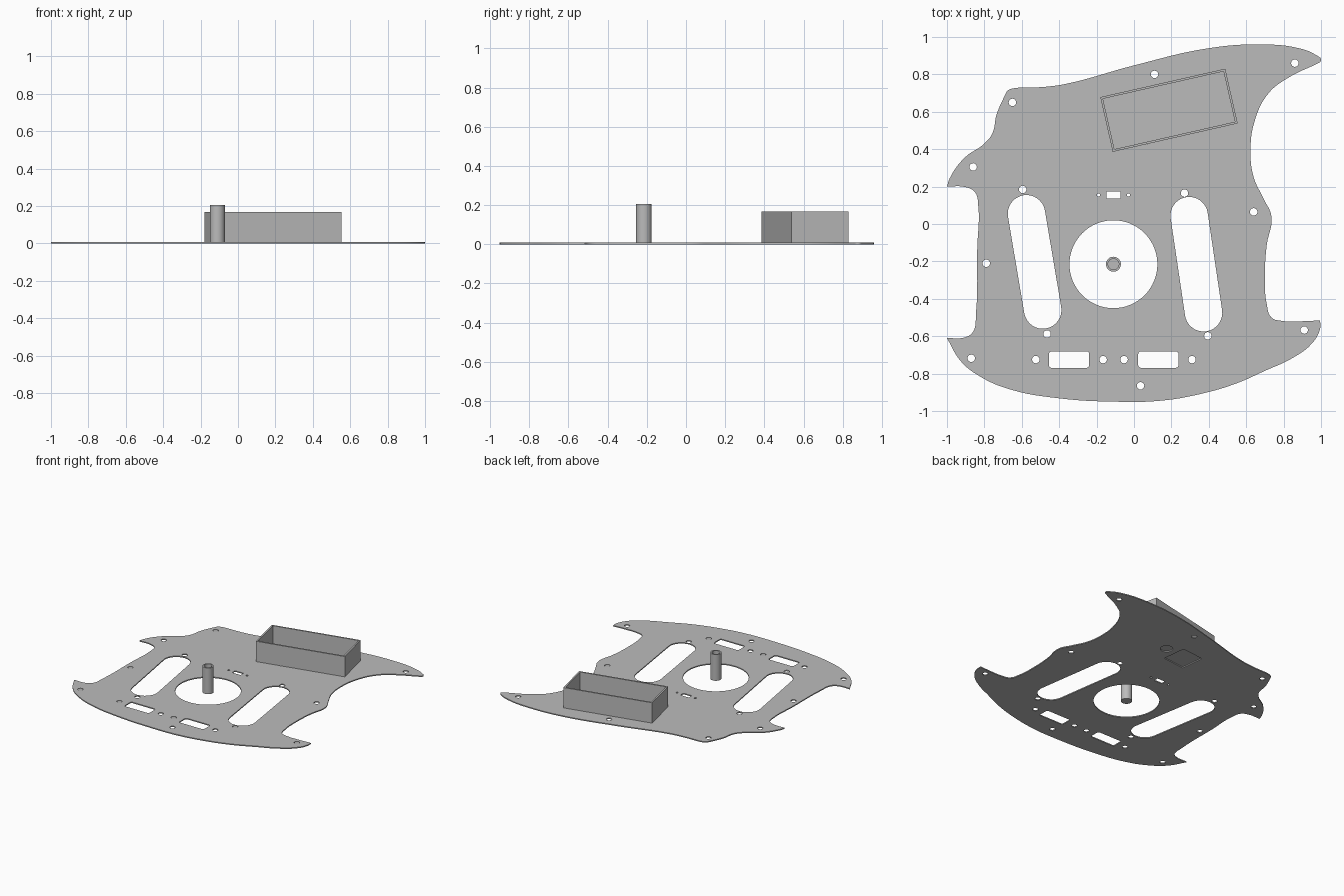
import bpy
import bmesh
import math
from mathutils import Matrix, Vector

cube = bpy.data.objects.get("Cube")
if cube:
    bpy.data.objects.remove(cube, do_unlink=True)

PLATE = 0.008
HUB = Vector((-0.11, -0.215))

grey = bpy.data.materials.new("plain grey")
grey.diffuse_color = (0.5, 0.5, 0.5, 1)
grey.use_nodes = True
shader = next(n for n in grey.node_tree.nodes if n.type == 'BSDF_PRINCIPLED')
shader.inputs["Base Color"].default_value = grey.diffuse_color


def finish(name, bm):
    """Clean a bmesh and turn it into a shaded, coloured object."""
    bmesh.ops.remove_doubles(bm, verts=bm.verts, dist=0.0001)
    bmesh.ops.recalc_face_normals(bm, faces=bm.faces)
    mesh = bpy.data.meshes.new(name)
    bm.to_mesh(mesh)
    bm.free()
    mesh.materials.clear()
    mesh.materials.append(grey)
    obj = bpy.data.objects.new(name, mesh)
    bpy.context.collection.objects.link(obj)
    bpy.ops.object.select_all(action='DESELECT')
    obj.select_set(True)
    bpy.context.view_layer.objects.active = obj
    bpy.ops.object.shade_smooth_by_angle(angle=math.radians(35))
    return obj


def arc(center, radius, start, end, steps):
    angles = [start + (end - start) * i / steps for i in range(steps + 1)]
    return [Vector(center) + radius * Vector((math.cos(a), math.sin(a))) for a in angles]


def circle(center, radius, steps=24):
    return arc(center, radius, 0, math.tau, steps)[:-1]


def slot(top, bottom, radius):
    """Long hole with round ends."""
    axis = Vector(top) - Vector(bottom)
    turn = math.atan2(axis.y, axis.x)
    quarter = math.pi / 2
    return (arc(top, radius, turn - quarter, turn + quarter, 16)
            + arc(bottom, radius, turn + quarter, turn + 3 * quarter, 16))


def rounded_rect(center, width, depth, radius, angle=0):
    """Rectangle with small rounded corners, turned about its centre."""
    points = []
    for i, (sx, sy) in enumerate(((1, 1), (-1, 1), (-1, -1), (1, -1))):
        corner = (sx * (width / 2 - radius), sy * (depth / 2 - radius))
        points += arc(corner, radius, i * math.pi / 2, (i + 1) * math.pi / 2, 4)
    return [Vector(center) + Matrix.Rotation(angle, 2) @ p for p in points]


# Plate outline: smooth runs that each start on a sharp corner
back_edge = [(-.68, .71), (-.66, .722), (-.48, .733), (-.37, .748), (0, .848),
             (.4, .94), (.68, .96), (.88, .94), (.97, .905), (1, .877), (.965, .85)]
left_edge = [(.965, .85), (.83, .785), (.72, .7), (.645, .55), (.623, .38),
             (.64, .25), (.69, .14), (.735, .04), (.71, -.11), (.7, -.27),
             (.71, -.43), (.735, -.5), (.79, -.518), (.9, -.52), (.995, -.515)]
front_edge = [(.995, -.515), (.995, -.56), (.95, -.64), (.85, -.715), (.7, -.785),
              (.54, -.855), (.35, -.91), (.14, -.945), (-.1, -.95), (-.4, -.932),
              (-.66, -.885), (-.815, -.82), (-.925, -.735), (-1, -.61)]
right_edge = [(-1, -.61), (-.9, -.605), (-.86, -.575), (-.845, -.48),
              (-.838, -.13), (-.833, .1), (-.85, .17), (-.9, .197), (-1, .2)]
shoulder = [(-1, .2), (-.985, .245), (-.905, .355), (-.8, .43), (-.757, .485),
            (-.735, .585), (-.68, .71)]

curve = bpy.data.curves.new("plate_profile", 'CURVE')
curve.dimensions = '2D'
curve.fill_mode = 'BOTH'
curve.extrude = PLATE / 2
outline = [(point, i == 0) for run in (back_edge, left_edge, front_edge, right_edge, shoulder)
           for i, point in enumerate(run[:-1])]
spline = curve.splines.new('BEZIER')
spline.bezier_points.add(len(outline) - 1)
spline.use_cyclic_u = True
spline.resolution_u = 6
for knot, (point, sharp) in zip(spline.bezier_points, outline):
    knot.co = (*point, 0)
    knot.handle_left_type = knot.handle_right_type = 'VECTOR' if sharp else 'AUTO'

# Openings in the plate
BOX_CENTER = Vector((.187, .608))
TILT = math.radians(12.8)
screw_holes = [(-.65, .65), (.11, .8), (.86, .86), (-.86, .305), (-.595, .185),
               (.27, .165), (.64, .065), (-.79, -.21), (-.465, -.588),
               (.395, -.598), (-.87, -.718), (.91, -.567), (.035, -.865)]
screw_holes += [(x, -.725) for x in (-.525, -.165, -.053, .31)]
openings = [circle(p, .02, 16) for p in screw_holes]
openings += [circle((x, .155), .009, 12) for x in (-.19, -.03)]
openings += [rounded_rect((x, -.725), .215, .088, .014) for x in (-.347, .13)]
openings += [rounded_rect((HUB.x, .155), .074, .038, .004),
             circle(HUB, .235, 64),
             slot((-.575, .055), (-.488, -.46), .1),
             slot((.295, .045), (.372, -.475), .1),
             circle((.15, .54), .045),
             rounded_rect((-.03, .51), .19, .19, .004, TILT / 2)]
for points in openings:
    hole = curve.splines.new('POLY')
    hole.points.add(len(points) - 1)
    hole.use_cyclic_u = True
    for knot, p in zip(hole.points, points):
        knot.co = (p.x, p.y, 0, 1)

helper = bpy.data.objects.new("plate_helper", curve)
bpy.context.collection.objects.link(helper)
bpy.context.view_layer.update()
flat = bpy.data.meshes.new_from_object(helper.evaluated_get(bpy.context.evaluated_depsgraph_get()))
bm = bmesh.new()
bm.from_mesh(flat)
bmesh.ops.translate(bm, verts=bm.verts, vec=(0, 0, PLATE / 2))
bpy.data.objects.remove(helper, do_unlink=True)
bpy.data.meshes.remove(flat)
finish("base_plate", bm)


def cup(name, outer, inner, bottom, floor, top):
    """Open-topped container from matching outer and inner outlines."""
    bm = bmesh.new()
    levels = ((outer, bottom), (outer, top), (inner, top), (inner, floor))
    rings = [[bm.verts.new((p.x, p.y, z)) for p in loop] for loop, z in levels]
    count = len(outer)
    for low, high in zip(rings, rings[1:]):
        for i in range(count):
            j = (i + 1) % count
            bm.faces.new((low[i], low[j], high[j], high[i]))
    bm.faces.new(rings[0])
    bm.faces.new(rings[-1])
    return finish(name, bm)


def tilted_rect(width, depth):
    corners = ((-1, -1), (1, -1), (1, 1), (-1, 1))
    turn = Matrix.Rotation(TILT, 2)
    return [BOX_CENTER + turn @ Vector((sx * width / 2, sy * depth / 2)) for sx, sy in corners]


# Open box on the plate, and the hollow post in the middle of the round opening
cup("open_box", tilted_rect(.685, .3), tilted_rect(.661, .276), PLATE, .02, .168)
cup("center_post", circle(HUB, .04, 32), circle(HUB, .029, 32), 0, .02, .206)
